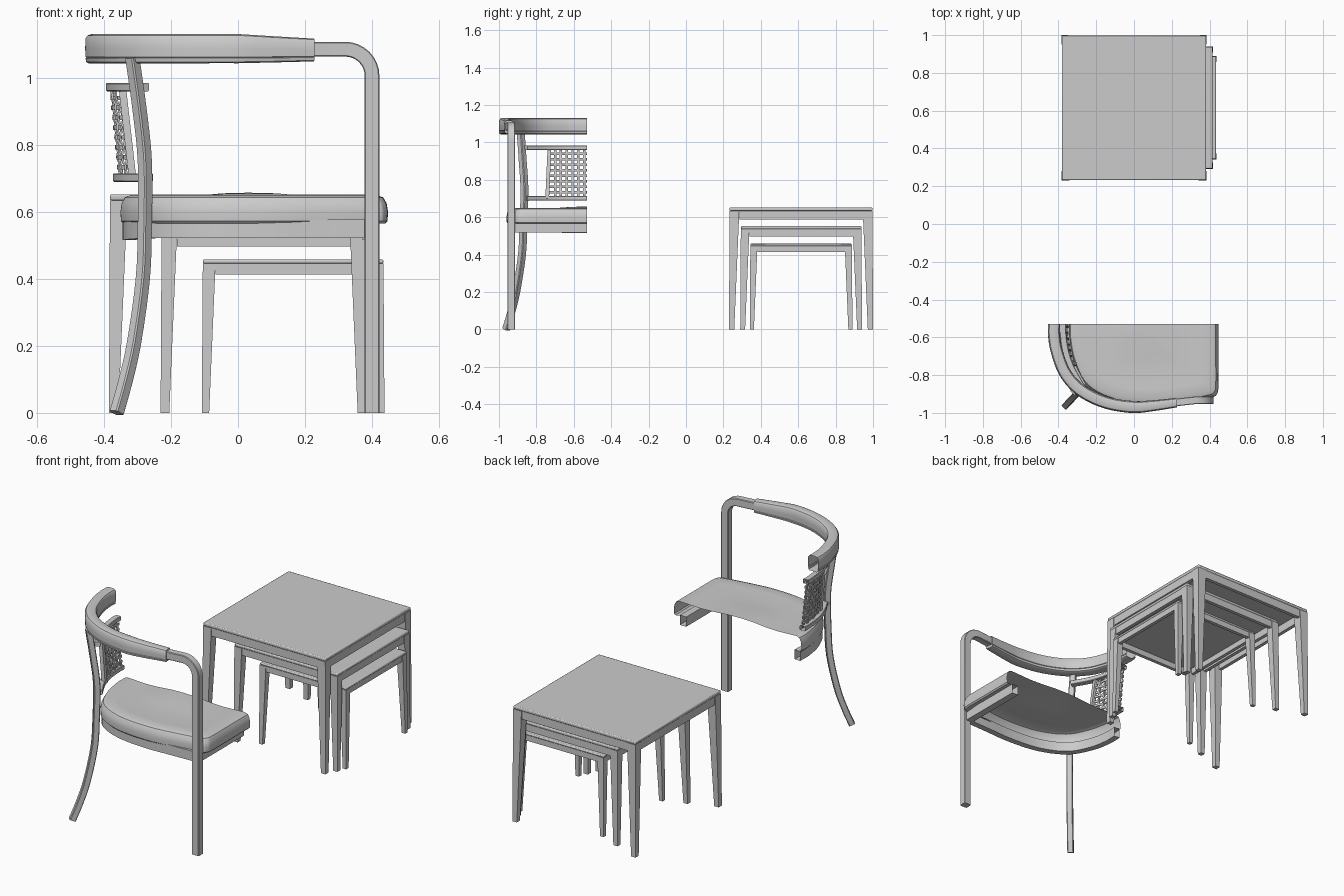
import bpy, bmesh, math
from mathutils import Vector

if "Cube" in bpy.data.objects:
    bpy.data.objects.remove(bpy.data.objects["Cube"])

CUT = -0.53  # the chair is sectioned on this plane


def finish(name, bm, smooth=True, bevel=0):
    bmesh.ops.recalc_face_normals(bm, faces=bm.faces)
    me = bpy.data.meshes.new(name)
    bm.to_mesh(me)
    bm.free()
    ob = bpy.data.objects.new(name, me)
    bpy.context.collection.objects.link(ob)
    if bevel:
        m = ob.modifiers.new("edge", 'BEVEL')
        m.width, m.segments = bevel, 2
    if smooth:
        bpy.ops.object.select_all(action='DESELECT')
        ob.select_set(True)
        bpy.context.view_layer.objects.active = ob
        bpy.ops.object.shade_smooth_by_angle(angle=math.radians(35))
    return ob


def spline(pts, n=5):
    """Catmull-Rom curve through the points."""
    p = [Vector(q) for q in pts]
    p = [2 * p[0] - p[1]] + p + [2 * p[-1] - p[-2]]
    out = []
    for a, b, c, d in zip(p, p[1:], p[2:], p[3:]):
        for i in range(n):
            t = i / n
            out.append(0.5 * (2 * b + (c - a) * t + (2 * a - 5 * b + 4 * c - d) * t * t
                              + (3 * b - a - 3 * c + d) * t ** 3))
    return out + [p[-2]]


def rect(w, h, r=0.0):
    """Rectangular section with optional chamfered corners."""
    a, b = w / 2, h / 2
    if not r:
        return [(-a, -b), (a, -b), (a, b), (-a, b)]
    return [(-a + r, -b), (a - r, -b), (a, -b + r), (a, b - r),
            (a - r, b), (-a + r, b), (-a, b - r), (-a, -b + r)]


def sweep(bm, path, prof, up=(0, 0, 1), cap=(True, True), scale=None):
    """Carry a section along a path; section v follows the up direction."""
    path, up, rings = [Vector(p) for p in path], Vector(up), []
    for i, p in enumerate(path):
        t = (path[min(i + 1, len(path) - 1)] - path[max(i - 1, 0)]).normalized()
        s = t.cross(up).normalized()
        v = s.cross(t)
        k = scale(p) if scale else 1
        rings.append([bm.verts.new(p + s * a * k + v * b * k) for a, b in prof])
    n = len(prof)
    for a, b in zip(rings, rings[1:]):
        for j in range(n):
            bm.faces.new((a[j], a[(j + 1) % n], b[(j + 1) % n], b[j]))
    if cap[0]:
        bm.faces.new(rings[0])
    if cap[1]:
        bm.faces.new(rings[-1])


def swept(name, *args, **kw):
    bm = bmesh.new()
    sweep(bm, *args, **kw)
    return finish(name, bm)


def box(bm, x0, x1, y0, y1, z0, z1):
    vs = bmesh.ops.create_cube(bm, size=1)['verts']
    for v in vs:
        v.co = (x1 if v.co.x > 0 else x0, y1 if v.co.y > 0 else y0, z1 if v.co.z > 0 else z0)
    return vs


def table(size, x0, x1, y0, y1, top, slab, apron, wt, wb):
    """Table with slab top, apron frame and legs tapered on the inner faces."""
    bm = bmesh.new()
    box(bm, x0, x1, y0, y1, top - slab, top)
    finish(size + "_table_top", bm, bevel=0.005)
    bm = bmesh.new()
    i, t, z1 = 0.003, 0.02, top - slab
    for y in (y0 + i, y1 - i - t):
        box(bm, x0 + wt, x1 - wt, y, y + t, apron, z1)
    for x in (x0 + i, x1 - i - t):
        box(bm, x, x + t, y0 + wt, y1 - wt, apron, z1)
    finish(size + "_table_apron", bm, smooth=False)
    bm = bmesh.new()
    for cx, sx in ((x0, 1), (x1, -1)):
        for cy, sy in ((y0, 1), (y1, -1)):
            vs = box(bm, 0, 1, 0, 1, 0, 1)
            for v in vs:
                w = wt if v.co.z > 0.5 else wb
                out = 0 if v.co.z > 0.5 else -0.003
                v.co = (cx + sx * (out + v.co.x * w), cy + sy * (out + v.co.y * w), v.co.z * z1)
    finish(size + "_table_legs", bm, smooth=False)


# Nest of three tables
table("large", -0.382, 0.382, 0.233, 0.997, 0.652, 0.018, 0.588, 0.052, 0.028)
table("medium", -0.228, 0.415, 0.293, 0.938, 0.552, 0.016, 0.496, 0.046, 0.026)
table("small", -0.105, 0.434, 0.344, 0.887, 0.458, 0.013, 0.413, 0.038, 0.022)

# Front leg bending into the arm
bend = [(0.4 - 0.08 * (1 - math.cos(a)), -0.934, 1.005 + 0.08 * math.sin(a))
        for a in [math.radians(11.25 * i) for i in range(9)]]
swept("front_leg", [(0.4, -0.934, 0), (0.4, -0.934, 0.5)] + bend + [(0.19, -0.948, 1.085)],
      rect(0.044, 0.04, 0.003), up=(0, 1, 0))

# Padded arm and back rail with a groove line near its lower edge
rail = spline([(0.225, -0.946, 1.083), (0.1, -0.962, 1.085), (0, -0.969, 1.087), (-0.12, -0.953, 1.087),
               (-0.22, -0.917, 1.087), (-0.305, -0.862, 1.087), (-0.37, -0.78, 1.087),
               (-0.41, -0.67, 1.087), (-0.423, -0.59, 1.087), (-0.423, CUT, 1.087)])
half = [(0.022, -0.044), (0.029, -0.04), (0.031, -0.029), (0.027, -0.027), (0.031, -0.025),
        (0.032, 0.0), (0.031, 0.03), (0.025, 0.039), (0.014, 0.043)]
swept("arm_rail", rail, half + [(-a, b) for a, b in reversed(half)], cap=(True, False),
      scale=lambda p: 1 - 0.22 * min(1, max(0, p.x / 0.225)))

# Curved back leg, turned diagonally
swept("back_leg", spline([(-0.362, -0.962, 0.0), (-0.337, -0.935, 0.09), (-0.31, -0.906, 0.21),
                          (-0.284, -0.877, 0.4), (-0.278, -0.869, 0.56), (-0.278, -0.864, 0.75),
                          (-0.293, -0.873, 0.9), (-0.315, -0.884, 1.06)], 4),
      rect(0.034, 0.034, 0.004), up=(1, 1, 0))

# Seat cushion: shrinking rings of the outline, open on the section plane
outline = spline([(0.447, CUT, 0), (0.447, -0.7, 0), (0.447, -0.86, 0), (0.438, -0.902, 0), (0.41, -0.918, 0),
                  (0.28, -0.942, 0), (0.1, -0.96, 0), (-0.1, -0.94, 0), (-0.25, -0.865, 0),
                  (-0.32, -0.74, 0), (-0.348, -0.61, 0), (-0.35, CUT, 0)])
levels = [(0.92, 0.568), (0.98, 0.565), (0.996, 0.572), (1.0, 0.6), (0.99, 0.625), (0.965, 0.643),
          (0.92, 0.65), (0.8, 0.648), (0.6, 0.645), (0.4, 0.648), (0.2, 0.655)]
bm = bmesh.new()
mid = Vector((0.03, CUT, 0))
rings = [[bm.verts.new(mid + (p - mid) * k + Vector((0, 0, z))) for p in outline] for k, z in levels]
for a, b in zip(rings, rings[1:]):
    for j in range(len(a) - 1):
        bm.faces.new((a[j], a[j + 1], b[j + 1], b[j]))
hub = bm.verts.new(mid + Vector((0, 0, 0.657)))
for j in range(len(outline) - 1):
    bm.faces.new((rings[-1][j], rings[-1][j + 1], hub))
finish("seat", bm)

# Seat frame: straight front beam and curved side and back beam
swept("seat_front_beam", [(0.39, CUT, 0.545), (0.39, -0.92, 0.545)], rect(0.04, 0.055), cap=(False, True))
swept("seat_side_beam", spline([(0.39, -0.925, 0.549), (0.25, -0.93, 0.549), (0.08, -0.935, 0.549),
                                (-0.1, -0.912, 0.549), (-0.24, -0.84, 0.549), (-0.305, -0.72, 0.546),
                                (-0.325, -0.61, 0.543), (-0.325, CUT, 0.543)]),
      rect(0.035, 0.055), cap=(True, False))

# Backrest surface: rail curve in plan, leaning with height
curve = spline([(-0.377, CUT, 0), (-0.376, -0.58, 0), (-0.363, -0.67, 0), (-0.333, -0.76, 0), (-0.28, -0.855, 0)])


def back(y, z, off=0.0):
    x = curve[-1].x
    for a, b in zip(curve, curve[1:]):
        if b.y <= y <= a.y:
            x = a.x + (b.x - a.x) * (a.y - y) / (a.y - b.y)
            break
    return (x + 0.026 * (0.972 - z) / 0.27 + off, y, z)


for name, z, lean in (("back_top_rail", 0.972, 0), ("back_bottom_rail", 0.702, 0.022)):
    swept(name, [(p.x + lean * (1 + (p.y - CUT) * 1.5), p.y, z) for p in curve],
          rect(0.034, 0.025, 0.003), cap=(False, True))

# Stile that closes the cane panel
swept("back_stile", [back(-0.738 + 0.012 * (z - 0.7) / 0.27 - 0.004, z) for z in (0.7, 0.77, 0.84, 0.91, 0.972)],
      rect(0.022, 0.02), up=(0, 1, 0))

# Woven cane strips
bm = bmesh.new()
zs = [0.733 + 0.0295 * j for j in range(8)]
ys = [-0.545 - 0.031 * i for i in range(6)]
for i, y in enumerate(ys):
    path = [back(y, 0.7)] + [back(y, z, 0.004 * (-1) ** (i + j)) for j, z in enumerate(zs)] + [back(y, 0.972)]
    sweep(bm, path, rect(0.006, 0.013), up=(0, 1, 0))
for j, z in enumerate(zs):
    path = [back(CUT, z)] + [back(y, z, -0.004 * (-1) ** (i + j)) for i, y in enumerate(ys)] + [back(-0.735, z)]
    sweep(bm, path, rect(0.006, 0.013))
finish("back_cane", bm, smooth=False)
